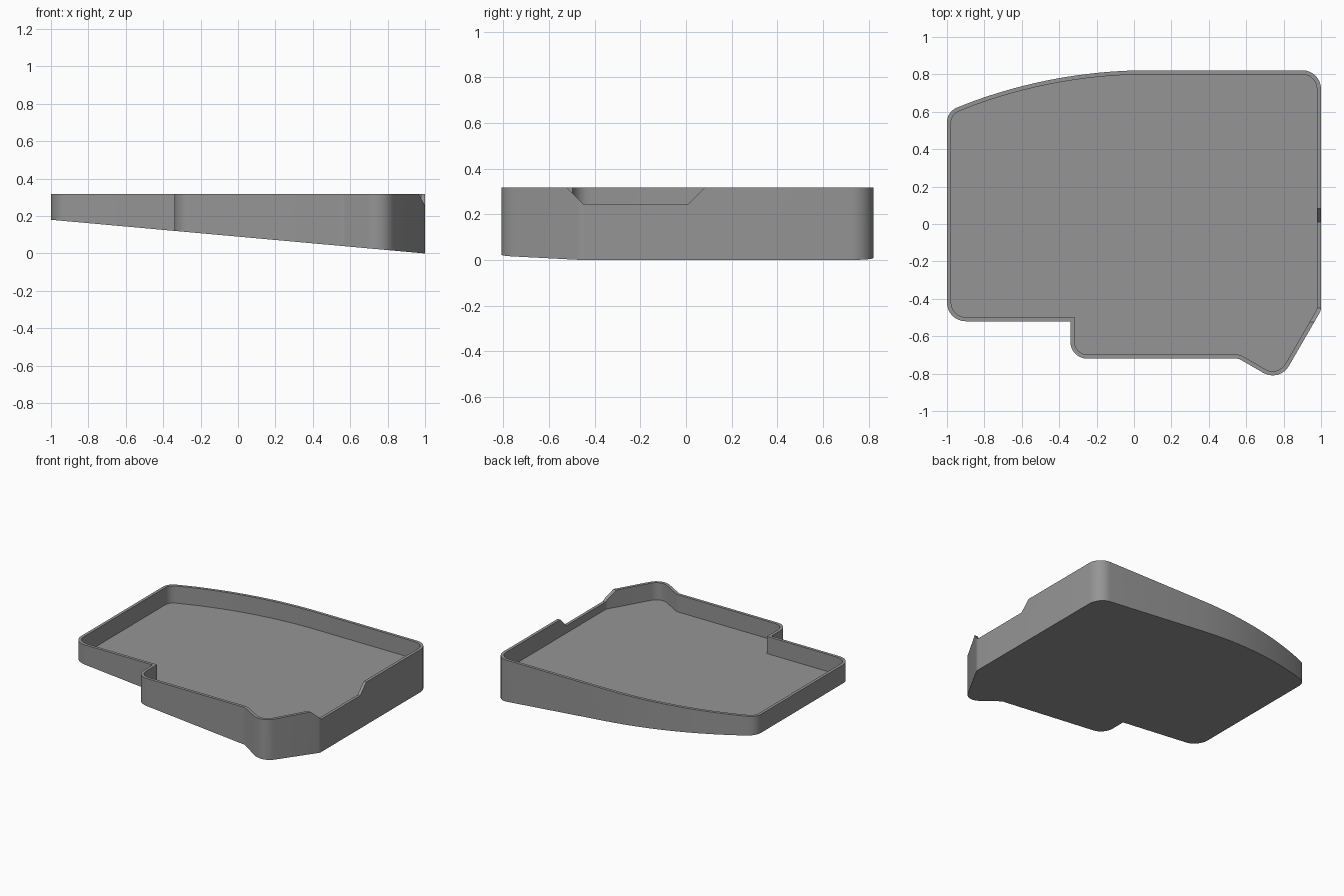
import bpy, bmesh, math
from mathutils import Vector

if "Cube" in bpy.data.objects:
    bpy.data.objects.remove(bpy.data.objects["Cube"])

TOP, FLOOR, NOTCH, WALL = 0.318, 0.19, 0.245, 0.022

grey = bpy.data.materials.new("mid grey")
grey.diffuse_color = (0.3, 0.3, 0.3, 1)
grey.use_nodes = True
grey.node_tree.nodes["Principled BSDF"].inputs["Base Color"].default_value = grey.diffuse_color


def fillet(prev, p, nxt, r, steps=8):
    """Points of a rounded corner at p."""
    if r == 0:
        return [p]
    a, b = (prev - p).normalized(), (nxt - p).normalized()
    half = a.angle(b) / 2
    centre = p + (a + b).normalized() * r / math.sin(half)
    s = p + a * r / math.tan(half) - centre
    e = p + b * r / math.tan(half) - centre
    turn = s.angle_signed(e)  # clockwise positive
    out = []
    for i in range(steps + 1):
        t = -turn * i / steps
        out.append(centre + Vector((s.x * math.cos(t) - s.y * math.sin(t),
                                    s.x * math.sin(t) + s.y * math.cos(t))))
    return out


def inset(points, d):
    """Mitred inward offset of a counter-clockwise outline."""
    out = []
    for i, p in enumerate(points):
        u = (p - points[i - 1]).normalized()
        v = (points[(i + 1) % len(points)] - p).normalized()
        n1, n2 = Vector((-u.y, u.x)), Vector((-v.y, v.x))
        out.append(p + (n1 + n2) * d / (1 + n1.dot(n2)))
    return out


# Outline corners (x, y, radius), counter-clockwise, with a bowed back edge
R, X0, Y0 = 2.75, 0.08, 0.822
bow = []
for i in range(17):
    x = X0 - (X0 + 1) * i / 16
    bow.append((x, Y0 - R + math.sqrt(R * R - (x - X0) ** 2), 0))
bow[-1] = (bow[-1][0], bow[-1][1], 0.085)
del bow[-2]
corners = [(-1, -0.52, 0.1), (-0.34, -0.52, 0), (-0.34, -0.72, 0.09),
           (0.56, -0.72, 0.05), (0.778, -0.846, 0.1), (1, -0.462, 0.06),
           (1, Y0, 0.1)] + bow
pts = [Vector(c[:2]) for c in corners]
outer = []
for i, c in enumerate(corners):
    outer += fillet(pts[i - 1], pts[i], pts[(i + 1) % len(pts)], c[2])
inner = inset(outer, WALL)

# Tray: level floor and rim over a sloping underside
bm = bmesh.new()
rings = [[bm.verts.new((p.x, p.y, z(p.x))) for p in ring] for ring, z in (
    (outer, lambda x: 0.09 * (1 - x)), (outer, lambda x: TOP),
    (inner, lambda x: TOP), (inner, lambda x: FLOOR))]
n = len(outer)
for lo, hi in zip(rings, rings[1:]):
    for i in range(n):
        j = (i + 1) % n
        bm.faces.new((lo[i], lo[j], hi[j], hi[i]))
bm.faces.new(rings[0][::-1])
bm.faces.new(rings[3])
bmesh.ops.recalc_face_normals(bm, faces=bm.faces)
me = bpy.data.meshes.new("tray")
bm.to_mesh(me)
bm.free()
me.materials.append(grey)
tray = bpy.data.objects.new("tray", me)
bpy.context.collection.objects.link(tray)

# Notch cutter: slanted-end opening in the right wall
bm = bmesh.new()
d, h = 0.073 * 2, 0.073 * 2
prof = [(-0.45, NOTCH), (0.01, NOTCH), (0.01 + d, NOTCH + h), (-0.45 - d, NOTCH + h)]
f = bm.faces.new([bm.verts.new((0.85, y, z)) for y, z in prof])
ext = bmesh.ops.extrude_face_region(bm, geom=[f])
bmesh.ops.translate(bm, vec=(0.3, 0, 0),
                    verts=[v for v in ext["geom"] if isinstance(v, bmesh.types.BMVert)])
bmesh.ops.recalc_face_normals(bm, faces=bm.faces)
cm = bpy.data.meshes.new("notch_cutter")
bm.to_mesh(cm)
bm.free()
cm.materials.append(grey)
cutter = bpy.data.objects.new("notch_cutter", cm)
bpy.context.collection.objects.link(cutter)
cutter.hide_render = True

mod = tray.modifiers.new("notch", 'BOOLEAN')
mod.operation, mod.object, mod.solver = 'DIFFERENCE', cutter, 'EXACT'
bpy.context.view_layer.objects.active = tray
tray.select_set(True)
bpy.ops.object.modifier_apply(modifier="notch")
bpy.data.objects.remove(cutter)
bpy.ops.object.shade_smooth_by_angle(angle=math.radians(28))
